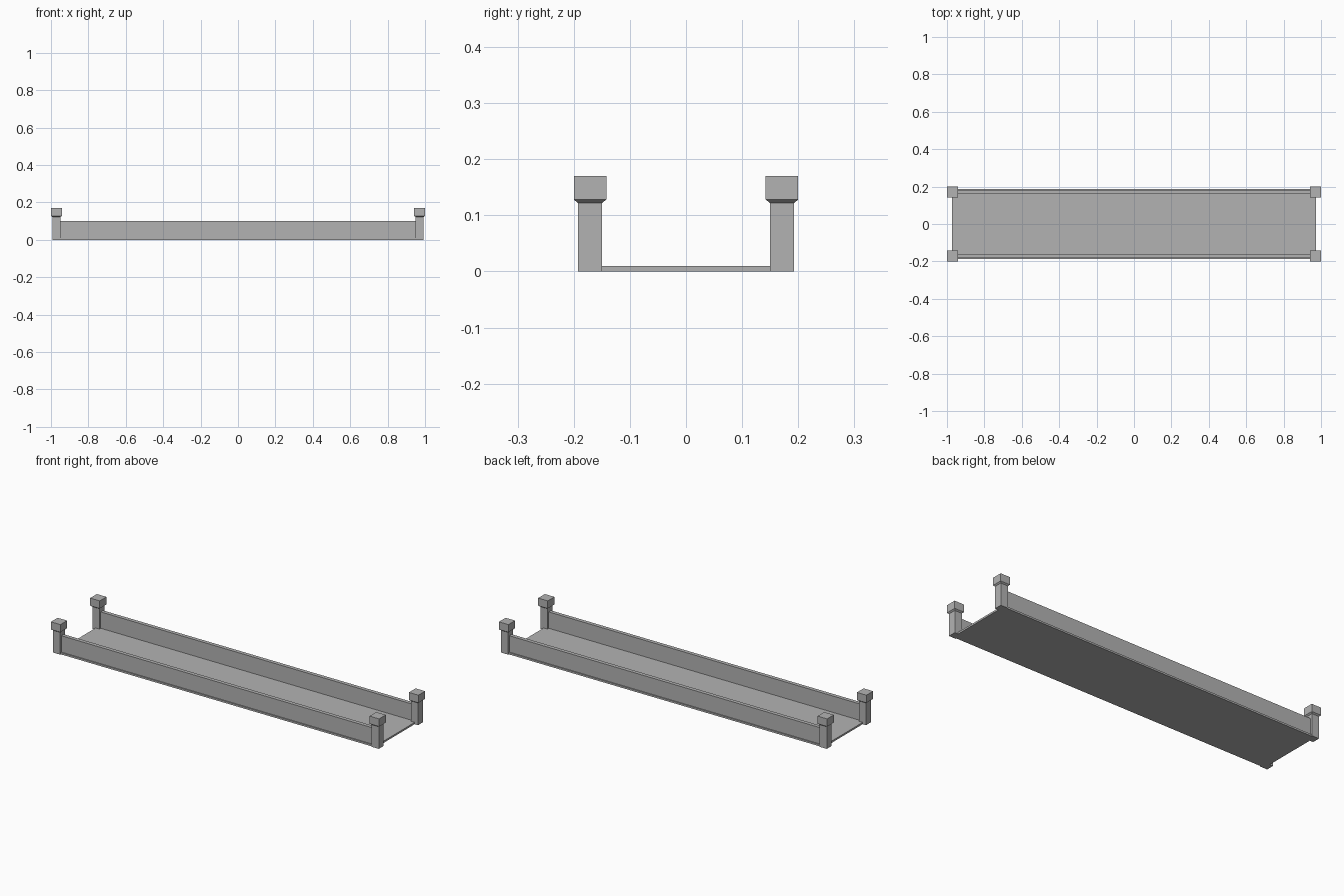
import bpy
import bmesh

cube = bpy.data.objects.get("Cube")
if cube:
    bpy.data.objects.remove(cube, do_unlink=True)

stone = bpy.data.materials.new("grey stone")
stone.use_nodes = True
grey = (0.45, 0.45, 0.45, 1)
stone.diffuse_color = grey
stone.node_tree.nodes["Principled BSDF"].inputs["Base Color"].default_value = grey


def add_object(name, bm):
    bmesh.ops.recalc_face_normals(bm, faces=bm.faces)
    mesh = bpy.data.meshes.new(name)
    bm.to_mesh(mesh)
    bm.free()
    mesh.materials.append(stone)
    obj = bpy.data.objects.new(name, mesh)
    bpy.context.collection.objects.link(obj)
    return obj


def box(name, x, y, z):
    """Box spanning the given (min, max) pairs."""
    bm = bmesh.new()
    bmesh.ops.create_cube(bm, size=1)
    for v in bm.verts:
        v.co = [lo if c < 0 else hi for c, (lo, hi) in zip(v.co, (x, y, z))]
    return add_object(name, bm)


def square_post(name, x, y, profile):
    """Stack of square rings given as (half width, height)."""
    bm = bmesh.new()
    corners = ((-1, -1), (1, -1), (1, 1), (-1, 1))
    rings = [[bm.verts.new((x + a * w, y + b * w, z)) for a, b in corners]
             for w, z in profile]
    for low, high in zip(rings, rings[1:]):
        for i in range(4):
            j = (i + 1) % 4
            bm.faces.new((low[i], low[j], high[j], high[i]))
    bm.faces.new(rings[0][::-1])
    bm.faces.new(rings[-1])
    return add_object(name, bm)


# Deck slab
box("deck", (-0.972, 0.972), (-0.188, 0.188), (0, 0.01))

# Side walls, set in slightly from the deck edge
for side, s in (("front", -1), ("back", 1)):
    box(side + "_wall", (-0.955, 0.955), sorted((s * 0.161, s * 0.182)), (0.01, 0.1))

# Corner posts with flared caps
post_profile = ((0.0215, 0), (0.0215, 0.122), (0.029, 0.128), (0.029, 0.17))
for side, sy in (("front", -1), ("back", 1)):
    for end, sx in (("right", -1), ("left", 1)):
        square_post(f"{side}_{end}_post", sx * 0.971, sy * 0.171, post_profile)
